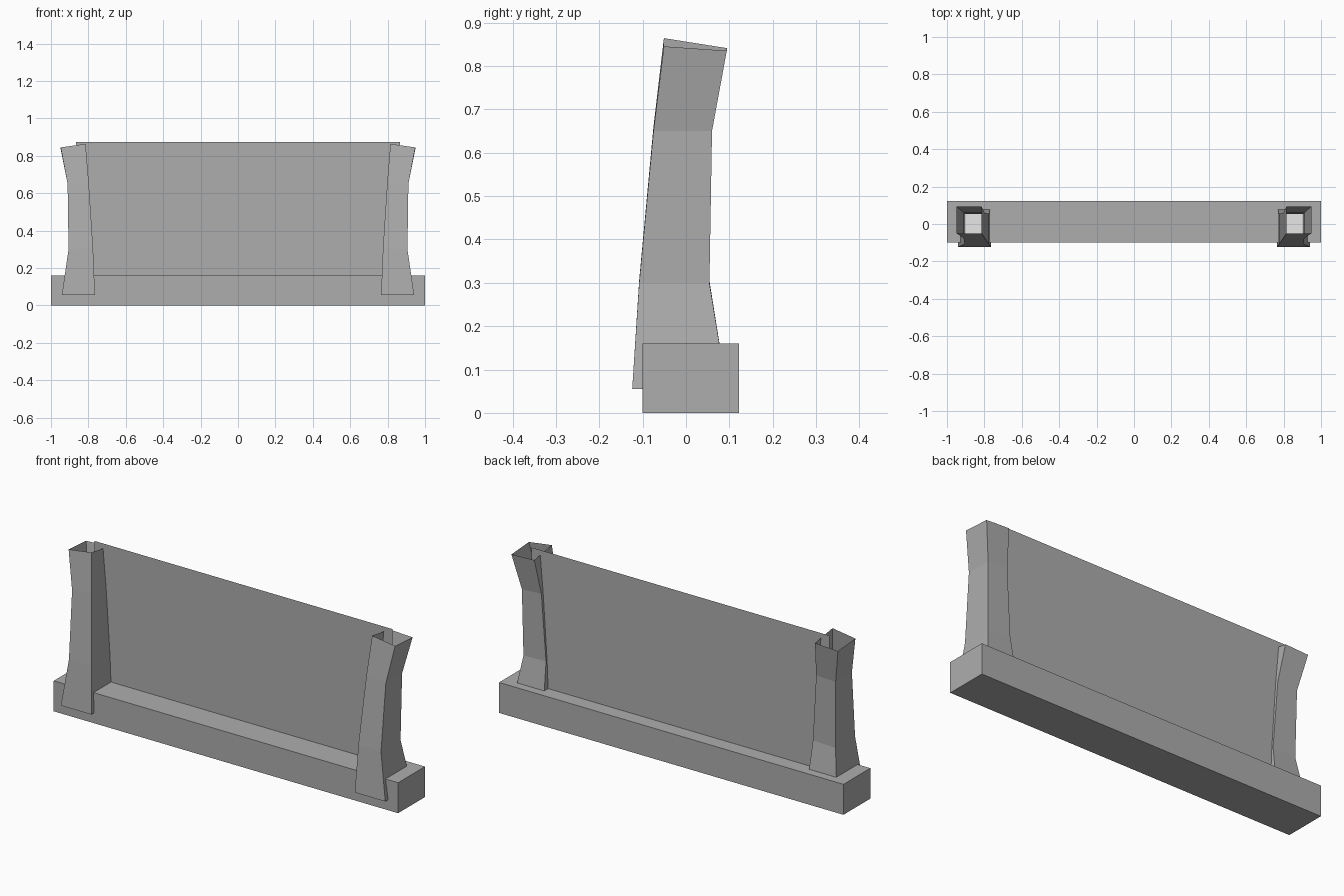
import bpy

cube = bpy.data.objects.get("Cube")
if cube:
    bpy.data.objects.remove(cube, do_unlink=True)


def make_material(name, level):
    mat = bpy.data.materials.new(name)
    mat.use_nodes = True
    colour = (level, level, level, 1)
    mat.diffuse_color = colour
    mat.node_tree.nodes["Principled BSDF"].inputs["Base Color"].default_value = colour
    return mat


def make_object(name, verts, faces, mat):
    mesh = bpy.data.meshes.new(name)
    mesh.from_pydata(verts, [], faces)
    mesh.materials.append(mat)
    obj = bpy.data.objects.new(name, mesh)
    bpy.context.collection.objects.link(obj)
    return obj


grey = make_material("stone grey", 0.42)
white = make_material("pale white", 0.9)

# Long rectangular base
bpy.ops.mesh.primitive_cube_add(size=1, location=(0, 0.011, 0.08))
base = bpy.context.object
base.name = "base"
base.scale = (2, 0.222, 0.16)
base.data.materials.append(grey)

# Thin upright sheet between the posts
make_object("panel", [(-0.865, 0.045, 0.16), (0.865, 0.045, 0.16),
                      (0.865, 0.045, 0.875), (-0.865, 0.045, 0.875)],
            [(0, 1, 2, 3)], grey)

# Post rings: inner x, outer x, front y, back y, heights of the four corners
# (front inner, front outer, back outer, back inner)
RINGS = [
    (0.765, 0.942, -0.124, 0.094, (0.055,) * 4),
    (0.775, 0.906, -0.108, 0.054, (0.305, 0.30, 0.30, 0.305)),
    (0.798, 0.911, -0.075, 0.060, (0.66, 0.65, 0.65, 0.655)),
    (0.815, 0.948, -0.051, 0.094, (0.864, 0.845, 0.835, 0.841)),
]


def make_post(name, side):
    verts, faces = [], []
    for inner, outer, front, back, heights in RINGS:
        corners = [(inner, front), (outer, front), (outer, back), (inner, back)]
        verts += [(side * x, y, z) for (x, y), z in zip(corners, heights)]
    for ring in range(len(RINGS) - 1):
        for i in range(4):
            a, b = ring * 4 + i, ring * 4 + (i + 1) % 4
            face = (a, b, b + 4, a + 4)
            faces.append(face if side > 0 else face[::-1])
    return make_object(name, verts, faces, grey)


# Open, waisted posts, each with a pale floor inside
for label, side in (("left", 1), ("right", -1)):
    make_post(label + "_post", side)
    floor = [(side * x, y, 0.165) for x, y in
             ((0.79, -0.09), (0.9, -0.09), (0.9, 0.055), (0.79, 0.055))]
    make_object(label + "_post_floor", floor,
                [(0, 1, 2, 3) if side > 0 else (3, 2, 1, 0)], white)
